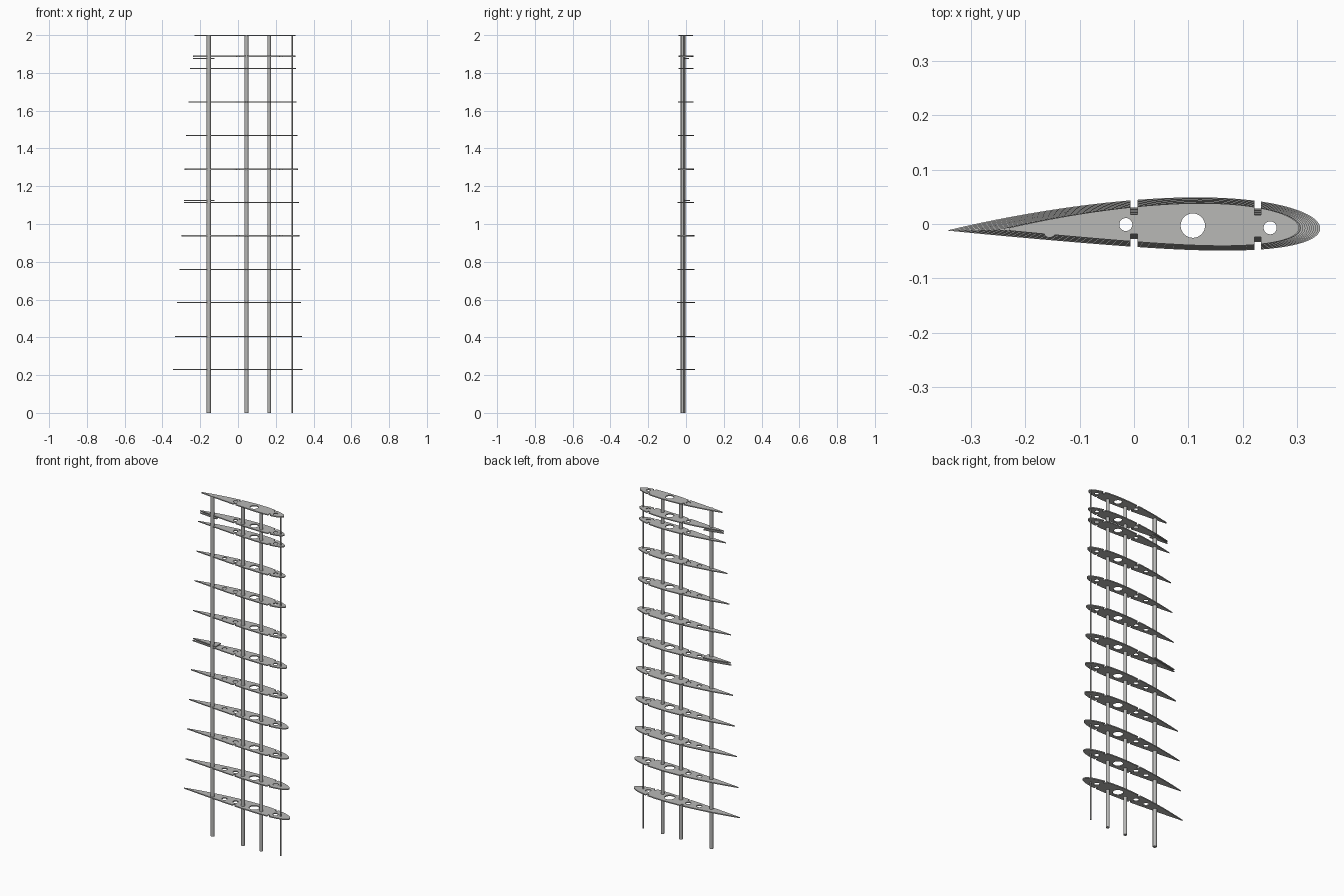
import bpy, math

cube = bpy.data.objects.get("Cube")
if cube:
    bpy.data.objects.remove(cube, do_unlink=True)

grey = bpy.data.materials.new("light grey")
grey.use_nodes = True
COL = (0.48, 0.48, 0.47, 1)
grey.diffuse_color = COL
grey.node_tree.nodes["Principled BSDF"].inputs["Base Color"].default_value = COL

ROOT_Z, ROOT_CHORD, NOSE_X = 0.23, 0.686, 0.342
PIVOT_X, PIVOT_Y = 0.15, -0.005
NOTCHES = (0.0, 0.227)      # slots for the spar caps
NOTCH_HALF, NOTCH_DEPTH = 0.006, 0.014


def scale_at(z):
    return 1 - 0.203 * (z - ROOT_Z) / 1.77


def surface(x, z, side):
    """Height of the upper (+1) or lower (-1) airfoil surface at x."""
    s = scale_at(z)
    c = (NOSE_X - (PIVOT_X + (x - PIVOT_X) / s)) / ROOT_CHORD
    c = min(max(c, 0), 1)
    half = 0.71 * (0.2969 * math.sqrt(c) - 0.126 * c - 0.3516 * c**2
                   + 0.2843 * c**3 - 0.1036 * c**4)
    y = -0.008 - 0.004 * c + 0.044 * c * (1 - c) + side * half * ROOT_CHORD
    return PIVOT_Y + (y - PIVOT_Y) * s


def edge(z, x0, x1, side, notched):
    """One airfoil edge from x0 to x1, with the cap slots cut in."""
    n = 36
    pts = []
    for i in range(n + 1):
        x = x0 + (x1 - x0) * math.sin(math.pi / 2 * i / n)
        if not notched or all(abs(x - k) > NOTCH_HALF for k in NOTCHES):
            pts.append((x, surface(x, z, side)))
    if notched:
        for k in NOTCHES:
            floor = surface(k, z, side) - side * NOTCH_DEPTH
            a, b = k - NOTCH_HALF, k + NOTCH_HALF
            at = sum(p[0] < k for p in pts)
            pts[at:at] = [(a, surface(a, z, side)), (a, floor),
                          (b, floor), (b, surface(b, z, side))]
    return pts


def circle(x, y, r, n=32):
    return [(x + r * math.cos(2 * math.pi * i / n),
             y + r * math.sin(2 * math.pi * i / n)) for i in range(n)]


def plate(name, loops, z, thick):
    """Flat plate from an outline and hole loops, centred on z."""
    cu = bpy.data.curves.new(name + "_outline", 'CURVE')
    cu.dimensions = '2D'
    cu.fill_mode = 'BOTH'
    cu.extrude = thick / 2
    for loop in loops:
        sp = cu.splines.new('POLY')
        sp.points.add(len(loop) - 1)
        for p, (x, y) in zip(sp.points, loop):
            p.co = (x, y, 0, 1)
        sp.use_cyclic_u = True
    tmp = bpy.data.objects.new(name + "_outline", cu)
    bpy.context.collection.objects.link(tmp)
    dg = bpy.context.evaluated_depsgraph_get()
    me = bpy.data.meshes.new_from_object(tmp.evaluated_get(dg))
    bpy.data.objects.remove(tmp, do_unlink=True)
    bpy.data.curves.remove(cu)
    me.name = name
    me.materials.clear()
    me.materials.append(grey)
    ob = bpy.data.objects.new(name, me)
    ob.location.z = z
    bpy.context.collection.objects.link(ob)


def outline(z, x0, x1, notched):
    top = edge(z, x0, x1, 1, notched)
    low = edge(z, x0, x1, -1, notched)[::-1]
    if math.dist(top[-1], low[0]) < 1e-3:
        low = low[1:]
    if math.dist(top[0], low[-1]) < 1e-5:
        low = low[:-1]
    return top + low


# Main ribs: height and trailing edge position
RIBS = [(0.23, -0.343), (0.405, -0.333), (0.584, -0.322), (0.76, -0.311),
        (0.938, -0.299), (1.113, -0.286), (1.29, -0.284), (1.468, -0.274),
        (1.645, -0.263), (1.823, -0.253), (1.888, -0.238), (1.997, -0.23)]
for i, (z, tail) in enumerate(RIBS):
    s = scale_at(z)
    nose = PIVOT_X + (NOSE_X - PIVOT_X) * s
    k = s / 0.8
    holes = [circle(-0.015, -0.001, 0.012 * k), circle(0.108, -0.003, 0.0225 * k),
             circle(0.25, -0.007, 0.012 * k)]
    if z < 1.8:
        holes.append(circle(-0.085, -0.003, 0.012 * k))
    plate(f"rib_{i + 1}", [outline(z, tail, nose, True)] + holes, z, 0.006)

# Short ribs at both ends of the control surface
for name, z, tail in (("inner_flap_rib", 1.125, -0.286),
                      ("outer_flap_rib", 1.876, -0.238)):
    plate(name, [outline(z, tail, -0.125, False)], z, 0.006)

# Round spars running the full height: x, y, radius
SPARS = {"rear_spar": (-0.155, -0.014, 0.011), "middle_spar": (0.045, -0.018, 0.0105),
         "main_spar": (0.165, -0.018, 0.0095), "nose_spar": (0.287, -0.012, 0.004)}
for name, (x, y, r) in SPARS.items():
    bpy.ops.mesh.primitive_cylinder_add(vertices=24, radius=r, depth=2, location=(x, y, 1))
    ob = bpy.context.object
    ob.name = name
    ob.data.materials.append(grey)
    bpy.ops.object.shade_smooth_by_angle(angle=math.radians(40))
